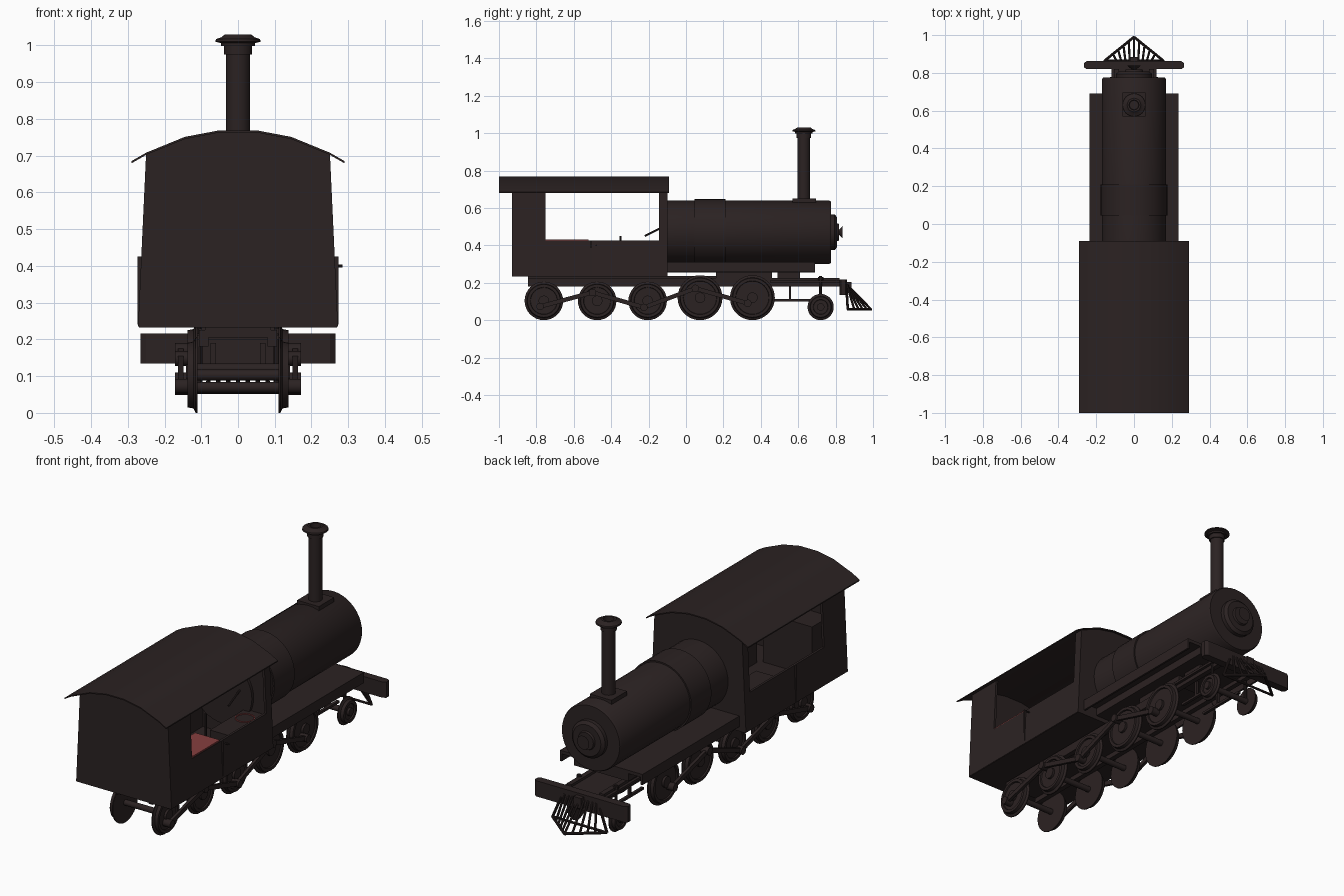
import bpy, bmesh, math
from mathutils import Vector

if "Cube" in bpy.data.objects:
    bpy.data.objects.remove(bpy.data.objects["Cube"], do_unlink=True)


def material(name, colour):
    m = bpy.data.materials.new(name)
    m.use_nodes = True
    m.diffuse_color = (*colour, 1)
    m.node_tree.nodes["Principled BSDF"].inputs["Base Color"].default_value = (*colour, 1)
    return m


IRON = material("dark iron", (0.024, 0.016, 0.016))
RED = material("seat red", (0.24, 0.05, 0.05))


def make(name, bm, mat=IRON):
    bmesh.ops.remove_doubles(bm, verts=bm.verts, dist=1e-5)
    bmesh.ops.recalc_face_normals(bm, faces=bm.faces)
    for f in bm.faces:
        f.smooth = True
    me = bpy.data.meshes.new(name)
    bm.to_mesh(me)
    bm.free()
    me.set_sharp_from_angle(angle=math.radians(32))
    me.materials.append(mat)
    ob = bpy.data.objects.new(name, me)
    bpy.context.collection.objects.link(ob)
    return ob


def prism(name, pts, a, b, axis="y", mat=IRON):
    """Extrude a closed outline along an axis from a to b."""
    place = {"x": lambda p, t: (t, p[0], p[1]),
             "y": lambda p, t: (p[0], t, p[1]),
             "z": lambda p, t: (p[0], p[1], t)}[axis]
    bm = bmesh.new()
    lo = [bm.verts.new(place(p, a)) for p in pts]
    hi = [bm.verts.new(place(p, b)) for p in pts]
    bm.faces.new(lo)
    bm.faces.new(hi)
    for i in range(len(pts)):
        j = (i + 1) % len(pts)
        bm.faces.new((lo[i], lo[j], hi[j], hi[i]))
    return make(name, bm, mat)


def box(name, x, y, z, mat=IRON):
    outline = [(x[0], z[0]), (x[1], z[0]), (x[1], z[1]), (x[0], z[1])]
    return prism(name, outline, y[0], y[1], "y", mat)


def lathe(name, profile, axis, origin=(0, 0, 0), segs=32, mat=IRON):
    """Spin (distance along axis, radius) pairs about an axis."""
    d = Vector(axis)
    u = d.orthogonal().normalized()
    w = d.cross(u).normalized()
    bm = bmesh.new()
    rings = []
    for t, r in profile:
        n = 1 if r == 0 else segs
        rings.append([bm.verts.new(Vector(origin) + d * t + r * (
            u * math.cos(math.tau * k / segs) + w * math.sin(math.tau * k / segs)))
            for k in range(n)])
    for p, q in zip(rings, rings[1:]):
        for k in range(segs):
            j = (k + 1) % segs
            quad = [p[k % len(p)], p[j % len(p)], q[j % len(q)], q[k % len(q)]]
            quad = list(dict.fromkeys(quad))
            if len(quad) > 2:
                bm.faces.new(quad)
    return make(name, bm, mat)


def rod(name, p, q, r, segs=10, mat=IRON):
    d = Vector(q) - Vector(p)
    n = d.length
    return lathe(name, [(0, 0), (0, r), (n, r), (n, 0)], d / n, p, segs, mat)


SIDES = (("right", -1), ("left", 1))

# Boiler with wrapper band, front door and end ring
AXIS_Z = 0.47
lathe("boiler", [(-0.13, 0), (-0.13, 0.17), (0.765, 0.17), (0.775, 0.165), (0.775, 0)],
      (0, 1, 0), (0, 0, AXIS_Z), 40)
lathe("boiler_band", [(0.045, 0.16), (0.045, 0.177), (0.21, 0.177), (0.21, 0.16)],
      (0, 1, 0), (0, 0, AXIS_Z), 40)
lathe("smokebox_door", [(0.77, 0.095), (0.795, 0.095), (0.808, 0.08), (0.808, 0.048),
                        (0.818, 0.044), (0.818, 0.012), (0.838, 0.035), (0.838, 0)],
      (0, 1, 0), (0, 0, AXIS_Z))

# Chimney on a square foot
lathe("chimney", [(0.62, 0), (0.62, 0.033), (0.975, 0.033), (0.975, 0.038), (0.998, 0.038),
                  (0.998, 0.046), (1.006, 0.046), (1.01, 0.062), (1.017, 0.06), (1.022, 0.045),
                  (1.03, 0.036), (1.03, 0.026), (1.0, 0.024), (1.0, 0)],
      (0, 0, 1), (0, 0.63, 0))
box("chimney_foot", (-0.062, 0.062), (0.57, 0.695), (0.60, 0.65))

# Running boards and boiler supports
box("running_board", (-0.235, 0.235), (-0.10, 0.69), (0.295, 0.312))
box("firebox_skirt", (-0.155, 0.155), (-0.10, 0.69), (0.255, 0.30))
for side, s in SIDES:
    box(side + "_board_valance", (s * 0.225, s * 0.235), (-0.10, 0.69), (0.257, 0.30))
box("boiler_support", (-0.10, 0.10), (0.16, 0.46), (0.22, 0.26))
box("front_saddle", (-0.09, 0.09), (0.49, 0.61), (0.21, 0.26))

# Cab: end walls, leaning side walls and curved roof
half = [(0.29, 0.685), (0.25, 0.708), (0.145, 0.751), (0.05, 0.769)]
arc = half + [(-x, z) for x, z in reversed(half)]
prism("cab_roof", arc + [(x, z - 0.006) for x, z in reversed(arc)], -1.0, -0.09)
wall = [(0.272, 0.235)] + [(x, z - 0.004) for x, z in arc[1:-1]] + [(-0.272, 0.235)]
prism("cab_rear_wall", wall, -0.93, -0.915)
prism("cab_front_wall", wall, -0.115, -0.10)
box("cab_floor", (-0.27, 0.27), (-0.93, -0.10), (0.233, 0.245))


def lean(z):
    return 0.272 - 0.022 * (z - 0.235) / 0.473


for side, s in SIDES:
    for part, y0, y1, z0, z1 in (("lower", -0.93, -0.10, 0.235, 0.425),
                                 ("rear", -0.93, -0.75, 0.425, 0.706),
                                 ("front", -0.145, -0.10, 0.425, 0.706)):
        panel = [(s * lean(z0), z0), (s * lean(z1), z1),
                 (s * (lean(z1) - 0.012), z1), (s * (lean(z0) - 0.012), z0)]
        prism(f"{side}_cab_{part}_panel", panel, y0, y1)
    box(side + "_door_seam", (s * 0.262, s * 0.273), (-0.512, -0.506), (0.24, 0.425))
    box(side + "_cab_ledge", (s * 0.12, s * 0.255), (-0.40, -0.115), (0.24, 0.40))
rod("door_handle", (0.26, -0.48, 0.40), (0.285, -0.48, 0.40), 0.004)

# Cab fittings
box("seat_base", (0.12, 0.25), (-0.75, -0.52), (0.24, 0.41))
box("seat_cushion", (0.12, 0.26), (-0.75, -0.52), (0.41, 0.432), RED)
lathe("ledge_ring", [(0.398, 0.048), (0.404, 0.048), (0.404, 0.042), (0.398, 0.042)],
      (0, 0, 1), (0.18, -0.20, 0), 24, RED)
box("rear_cabinet", (-0.18, 0.10), (-0.92, -0.77), (0.24, 0.50))
rod("control_lever", (0.1, -0.12, 0.50), (0.1, -0.22, 0.45), 0.005)
rod("brake_lever", (0.06, -0.35, 0.24), (0.06, -0.35, 0.45), 0.006)

# Main frame
for side, s in SIDES:
    box(side + "_frame_rail", (s * 0.08, s * 0.106), (-0.845, 0.82), (0.18, 0.225))
    box(side + "_pilot_rail", (s * 0.06, s * 0.075), (0.45, 0.72), (0.10, 0.112))
    box(side + "_pilot_hanger", (s * 0.06, s * 0.075), (0.55, 0.562), (0.10, 0.19))
    rod(side + "_pilot_post", (s * 0.105, 0.72, 0.08), (s * 0.105, 0.72, 0.235), 0.008)
    rod(side + "_post_cap", (s * 0.105, 0.72, 0.215), (s * 0.105, 0.72, 0.23), 0.014)
box("frame_plate", (-0.09, 0.09), (-0.845, 0.45), (0.205, 0.236))
box("front_deck", (-0.12, 0.12), (0.45, 0.83), (0.20, 0.212))


# Wheels, axles, cranks and coupling rods
def wheelset(name, y, r, hub):
    profile = [(0.110, 0), (0.110, r), (0.115, r), (0.121, r - 0.012), (0.137, r - 0.015),
               (0.137, r - 0.03), (0.13, r - 0.032), (0.13, hub), (0.142, hub), (0.142, 0)]
    for side, s in SIDES:
        lathe(f"{side}_{name}_wheel", profile, (s, 0, 0), (0, y, r), 32)
    rod(name + "_axle", (-0.12, y, r), (0.12, y, r), 0.015, 12)


drivers = [(-0.76, 0.103), (-0.475, 0.103), (-0.205, 0.103), (0.075, 0.12), (0.355, 0.12)]
pins = [(-0.78, 0.073), (-0.50, 0.148), (-0.225, 0.068), (0.05, 0.17), (0.33, 0.09)]
for i, (y, r) in enumerate(drivers):
    wheelset(f"driver_{i + 1}", y, r, 0.028)
wheelset("pilot", 0.72, 0.07, 0.02)
for side, s in SIDES:
    for i, (y, z) in enumerate(pins):
        rod(f"{side}_crank_pin_{i + 1}", (s * 0.12, y, z), (s * 0.172, y, z), 0.02, 14)
    for i, ((y0, z0), (y1, z1)) in enumerate(zip(pins, pins[1:])):
        h = 0.012
        prism(f"{side}_coupling_rod_{i + 1}",
              [(y0, z0 - h), (y1, z1 - h), (y1, z1 + h), (y0, z0 + h)],
              s * 0.148, s * 0.163, "x")

# Buffer beam with tapered ends, and coupler
beam = [(-0.25, 0.82), (0.25, 0.82), (0.265, 0.83), (0.265, 0.852), (0.25, 0.862),
        (-0.25, 0.862), (-0.265, 0.852), (-0.265, 0.83)]
prism("buffer_beam", beam, 0.135, 0.216, "z")
box("coupler", (-0.022, 0.022), (0.86, 0.885), (0.15, 0.205))

# Cowcatcher: pointed foot and sloping bars
FOOT_Z, TIP, BACK, SPAN = 0.058, 0.99, 0.865, 0.155
for side, s in SIDES:
    rod(side + "_catcher_foot", (s * SPAN, BACK, FOOT_Z), (0, TIP, FOOT_Z), 0.007)
    rod(side + "_catcher_post", (s * SPAN, BACK, FOOT_Z), (s * 0.11, 0.858, 0.17), 0.007)
rod("catcher_rear_bar", (-SPAN, BACK, FOOT_Z), (SPAN, BACK, FOOT_Z), 0.006)
for k in range(-4, 5):
    x = k * 0.028
    y = TIP - (TIP - BACK) * abs(x) / SPAN
    rod(f"catcher_bar_{k + 5}", (x, y, FOOT_Z), (x * 0.8, 0.86, 0.19), 0.006, 8)
